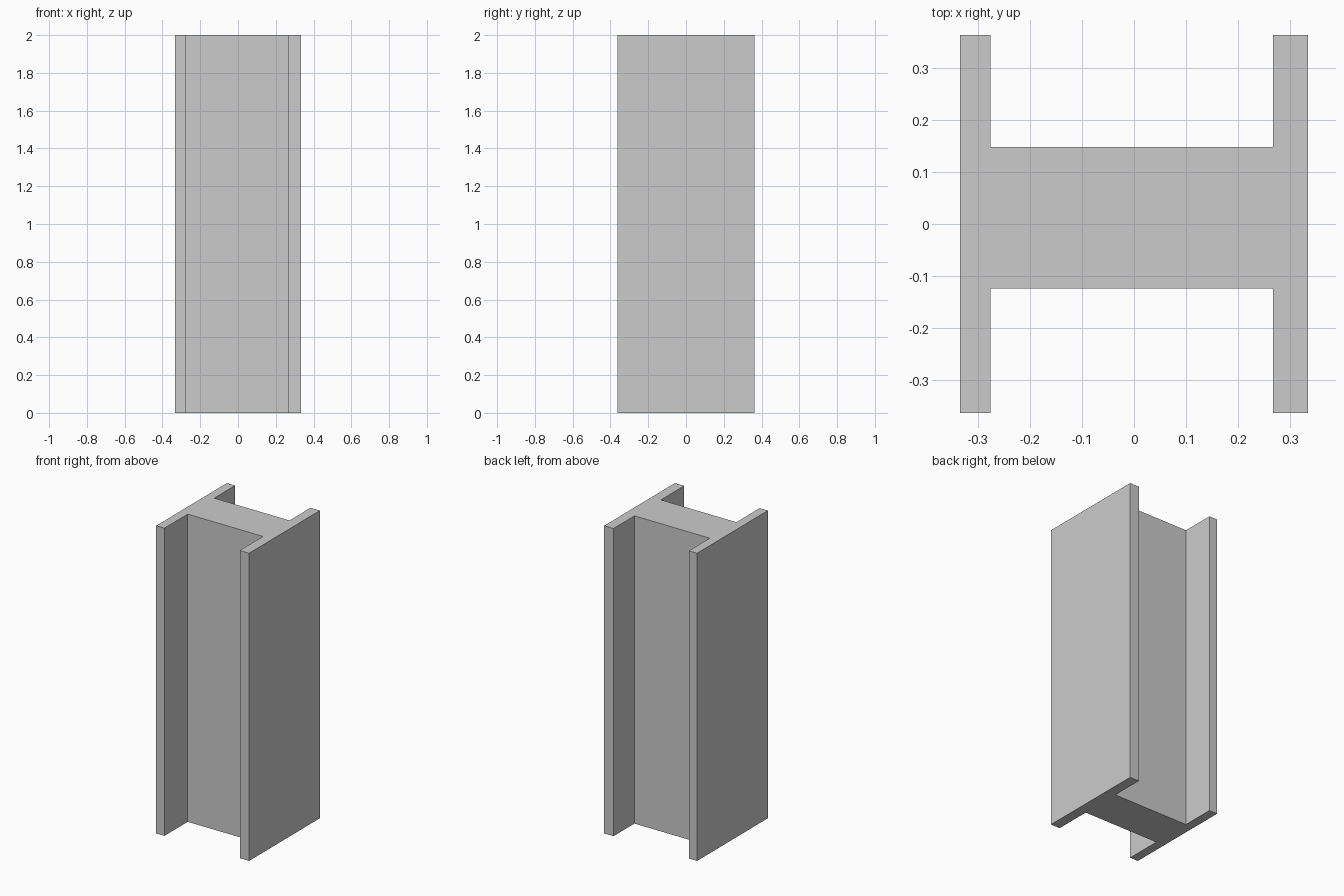
import bpy
import bmesh

if "Cube" in bpy.data.objects:
    bpy.data.objects.remove(bpy.data.objects["Cube"])

HEIGHT = 2.0
X_OUT, X_LEFT, X_RIGHT = 0.334, -0.275, 0.267   # flange outer and inner faces
Y_OUT, Y_FRONT, Y_BACK = 0.363, -0.124, 0.148   # flange tips and web faces


def extrude_profile(name, points, height):
    bm = bmesh.new()
    face = bm.faces.new([bm.verts.new((x, y, 0)) for x, y in points])
    top = bmesh.ops.extrude_face_region(bm, geom=[face], use_keep_orig=True)
    verts = [v for v in top["geom"] if isinstance(v, bmesh.types.BMVert)]
    bmesh.ops.translate(bm, verts=verts, vec=(0, 0, height))
    bmesh.ops.recalc_face_normals(bm, faces=bm.faces)
    mesh = bpy.data.meshes.new(name)
    bm.to_mesh(mesh)
    bm.free()
    obj = bpy.data.objects.new(name, mesh)
    bpy.context.collection.objects.link(obj)
    return obj


# H-shaped cross-section: two flanges joined by a thick web
profile = [
    (-X_OUT, -Y_OUT), (X_LEFT, -Y_OUT), (X_LEFT, Y_FRONT),
    (X_RIGHT, Y_FRONT), (X_RIGHT, -Y_OUT), (X_OUT, -Y_OUT),
    (X_OUT, Y_OUT), (X_RIGHT, Y_OUT), (X_RIGHT, Y_BACK),
    (X_LEFT, Y_BACK), (X_LEFT, Y_OUT), (-X_OUT, Y_OUT),
]
extrude_profile("h_beam", profile, HEIGHT)
